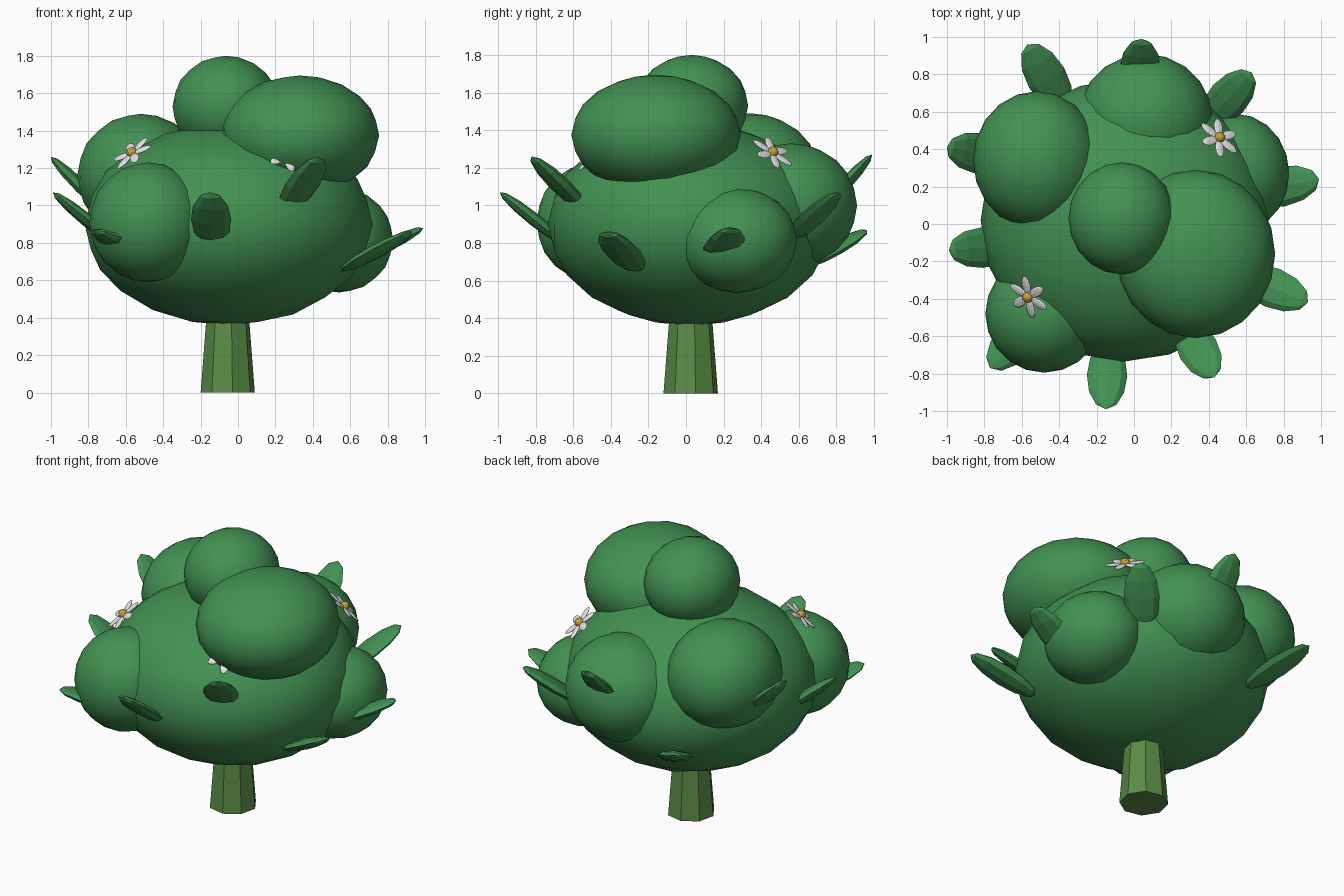
import bpy, math
from mathutils import Vector, Matrix

cube = bpy.data.objects.get("Cube")
if cube:
    bpy.data.objects.remove(cube, do_unlink=True)


def material(name, rgb):
    m = bpy.data.materials.new(name)
    m.use_nodes = True
    m.diffuse_color = (*rgb, 1)
    bsdf = m.node_tree.nodes["Principled BSDF"]
    bsdf.inputs["Base Color"].default_value = (*rgb, 1)
    bsdf.inputs["Roughness"].default_value = 0.9
    return m


FOLIAGE = material("foliage_green", (0.055, 0.285, 0.085))
TRUNK = material("trunk_olive", (0.1, 0.26, 0.06))
PETAL = material("petal_white", (0.78, 0.78, 0.78))
CENTRE = material("pollen_gold", (0.6, 0.38, 0.04))


def finish(name, mat, smooth=False):
    ob = bpy.context.object
    ob.name = name
    ob.data.materials.append(mat)
    if smooth:
        bpy.ops.object.shade_smooth()
    return ob


def clump(name, centre, radii):
    """Smooth rounded mass of foliage."""
    bpy.ops.mesh.primitive_ico_sphere_add(subdivisions=3, radius=1, location=centre)
    bpy.context.object.scale = radii
    finish(name, FOLIAGE, True)


def frame(along, normal, origin):
    """Matrix with z along the given direction and y near the normal."""
    z = along.normalized()
    x = normal.cross(z).normalized()
    y = z.cross(x)
    m = Matrix((x, y, z)).transposed().to_4x4()
    m.translation = origin
    return m


def pod(name, mat, tip, direction, normal, half, segments, rings):
    """Flattened faceted ellipsoid ending at its tip (leaf or petal)."""
    bpy.ops.mesh.primitive_uv_sphere_add(segments=segments, ring_count=rings, radius=1)
    ob = finish(name, mat)
    d = direction.normalized()
    ob.matrix_world = frame(d, normal, tip - d * half[2]) @ Matrix.Diagonal((*half, 1))


# Trunk
bpy.ops.mesh.primitive_cone_add(vertices=8, radius1=0.147, radius2=0.1, depth=0.6,
                                location=(-0.055, 0.025, 0.3))
bpy.context.object.rotation_euler.z = math.radians(10)
finish("trunk", TRUNK)

# Foliage masses
clump("main_foliage", (-0.05, 0.02, 0.9), (0.77, 0.755, 0.54))
clump("top_clump", (-0.065, 0.03, 1.53), (0.285, 0.3, 0.27))
clump("upper_front_clump", (0.33, -0.16, 1.375), (0.425, 0.45, 0.32))
clump("left_back_clump", (-0.52, 0.34, 1.16), (0.34, 0.37, 0.33))
clump("back_clump", (0.06, 0.56, 1.0), (0.36, 0.35, 0.33))
clump("side_clump", (0.54, 0.27, 0.815), (0.29, 0.32, 0.28))
clump("front_clump", (-0.48, -0.48, 0.91), (0.315, 0.315, 0.32))

# Leaves around the rim: (tip, point near the base)
leaves = [
    ((-0.15, -0.99, 1.07), (-0.14, -0.70, 0.84)),
    ((0.43, -0.82, 1.26), (0.28, -0.56, 1.0)),
    ((0.93, -0.42, 0.86), (0.57, -0.27, 0.66)),
    ((0.99, 0.24, 0.88), (0.68, 0.18, 0.73)),
    ((0.63, 0.81, 1.07), (0.42, 0.58, 0.85)),
    ((0.04, 0.99, 1.27), (0.03, 0.78, 1.04)),
    ((-0.57, 0.96, 0.87), (-0.42, 0.70, 0.72)),
    ((-1.0, 0.41, 1.26), (-0.74, 0.36, 1.0)),
    ((-0.99, -0.14, 1.07), (-0.72, -0.12, 0.85)),
    ((-0.77, -0.77, 0.87), (-0.57, -0.55, 0.76)),
]
UP = Vector((0, 0, 1))
for i, (tip, base) in enumerate(leaves):
    tip = Vector(tip)
    pod(f"leaf_{i + 1}", FOLIAGE, tip, tip - Vector(base), UP, (0.108, 0.035, 0.23), 8, 6)


# Flowers with six petals facing outward and up
def flower(name, centre, normal, turn):
    centre, n = Vector(centre), Vector(normal).normalized()
    side = n.cross(UP).normalized()
    for k in range(6):
        d = Matrix.Rotation(math.radians(turn + 60 * k), 3, n) @ side
        pod(f"{name}_petal_{k + 1}", PETAL, centre + d * 0.122, d, n,
            (0.027, 0.009, 0.054), 8, 6)
    bpy.ops.mesh.primitive_ico_sphere_add(subdivisions=2, radius=0.029,
                                          location=centre + n * 0.006)
    finish(f"{name}_centre", CENTRE)


flower("back_flower", (0.455, 0.46, 1.28), (0.52, 0.5, 0.72), 10)
flower("side_flower", (-0.565, -0.39, 1.28), (-0.54, -0.42, 0.74), 25)
flower("tucked_flower", (0.26, -0.49, 1.27), (0.25, -0.66, 0.7), 30)
